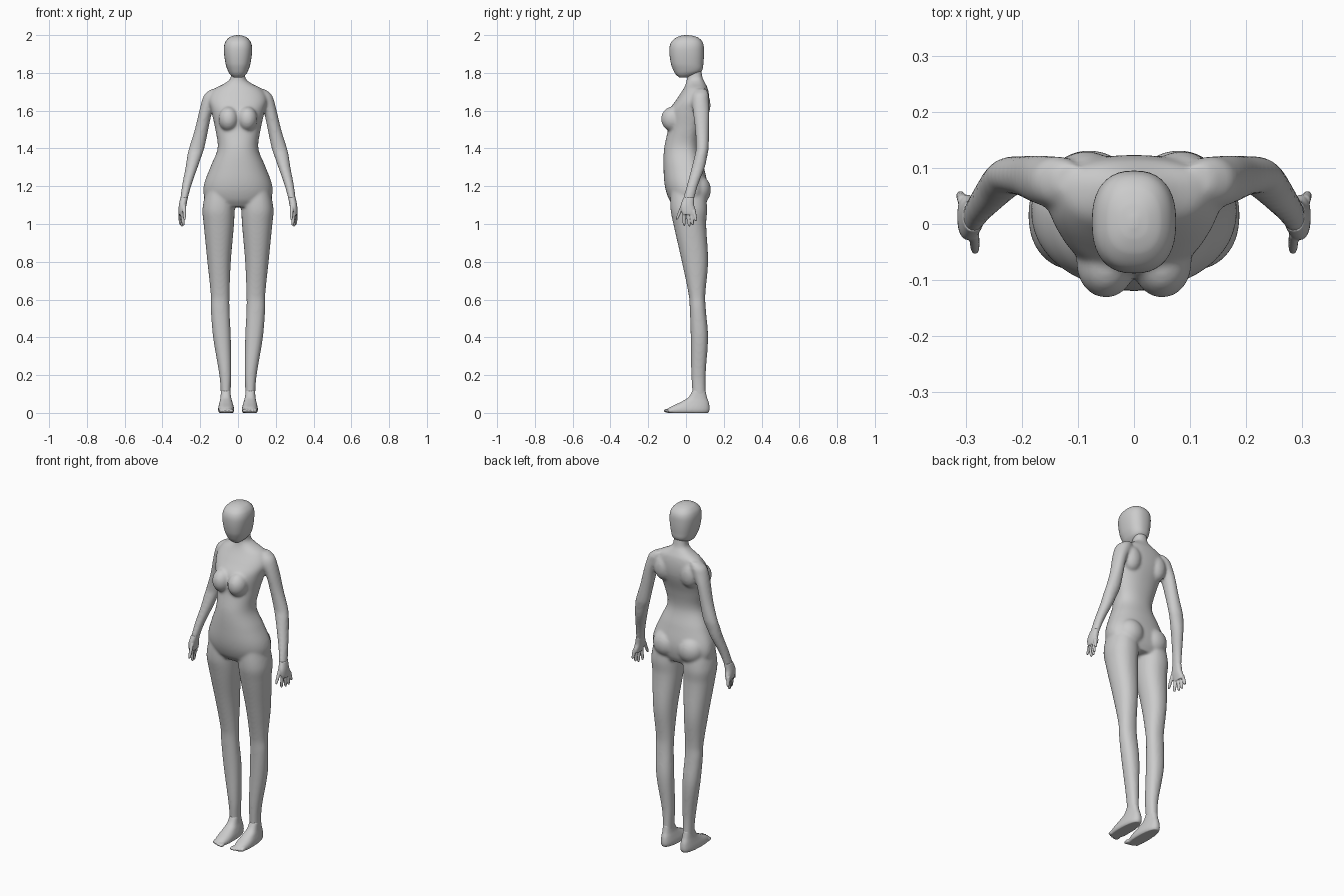
import bpy
import bmesh
import math
from mathutils import Matrix, Vector

default_cube = bpy.data.objects.get("Cube")
if default_cube:
    bpy.data.objects.remove(default_cube, do_unlink=True)

# Single plain grey for the whole figure
grey = bpy.data.materials.new("plain_grey")
grey.use_nodes = True
shade = (0.6, 0.6, 0.6, 1)
grey.diffuse_color = shade
grey.node_tree.nodes["Principled BSDF"].inputs["Base Color"].default_value = shade


def interpolate(sections, steps):
    """Smooth a list of (z, x0, x1, y0, y1) sections with a spline over height."""
    pts = [Vector(s) for s in sections]
    last = len(pts) - 1

    def slope(i):
        a, b = pts[max(i - 1, 0)], pts[min(i + 1, last)]
        return (b - a) / (b[0] - a[0])

    result = []
    for i in range(last):
        p, q = pts[i], pts[i + 1]
        gap = q[0] - p[0]
        for k in range(steps):
            t = k / steps
            blend = t * t * (3 - 2 * t)
            lead, trail = t * (1 - t) ** 2, t * t * (t - 1)
            point = p.lerp(q, blend) + (slope(i) * lead + slope(i + 1) * trail) * gap
            point[0] = p[0] + gap * t
            result.append(point)
    return result + [pts[-1]]


def loft(bm, sections, side=1, power=2.0, widest=0.5, segments=32, steps=6):
    """Skin rounded horizontal rings; 'widest' is where along the depth they are broadest."""
    rings = []
    for z, x0, x1, y0, y1 in interpolate(sections, steps):
        middle = y0 + (y1 - y0) * widest
        ring = []
        for k in range(segments):
            angle = math.tau * k / segments
            c, s = math.cos(angle), math.sin(angle)
            c = math.copysign(abs(c) ** (2 / power), c)
            s = math.copysign(abs(s) ** (2 / power), s)
            depth = (y1 - middle) if s > 0 else (middle - y0)
            x = (x0 + x1) / 2 + (x1 - x0) / 2 * c
            ring.append(bm.verts.new((side * x, middle + depth * s, z)))
        rings.append(ring)
    for lower, upper in zip(rings, rings[1:]):
        for k in range(segments):
            n = (k + 1) % segments
            bm.faces.new((lower[k], lower[n], upper[n], upper[k]))
    bm.faces.new(rings[0])
    bm.faces.new(rings[-1])


def centred(rows):
    return [(z, -w, w, y0, y1) for z, w, y0, y1 in rows]


def ball(bm, centre, radii, side=1):
    centre = (side * centre[0], centre[1], centre[2])
    matrix = Matrix.Translation(centre) @ Matrix.Diagonal((*radii, 1))
    bmesh.ops.create_uvsphere(bm, u_segments=24, v_segments=16, radius=1, matrix=matrix)


def digit(bm, base, tip, radius, side):
    """Tapered finger with a rounded tip."""
    rows = []
    for t, scale in ((0, 1), (0.5, 0.95), (0.85, 0.8), (0.96, 0.55), (1, 0.2)):
        x, y, z = Vector(base).lerp(Vector(tip), t)
        r = radius * scale
        rows.append((z, x - r, x + r, y - r, y + r))
    loft(bm, rows, side, segments=12, steps=3)


def finish(bm, name, voxel=None, smoothing=0):
    bmesh.ops.recalc_face_normals(bm, faces=bm.faces)
    for face in bm.faces:
        face.smooth = True
    mesh = bpy.data.meshes.new(name)
    bm.to_mesh(mesh)
    bm.free()
    mesh.materials.append(grey)
    obj = bpy.data.objects.new(name, mesh)
    bpy.context.scene.collection.objects.link(obj)
    if voxel:
        remesh = obj.modifiers.new("fuse", 'REMESH')
        remesh.mode = 'VOXEL'
        remesh.voxel_size = voxel
        remesh.use_smooth_shade = True
        soften = obj.modifiers.new("soften", 'SMOOTH')
        soften.factor = 0.5
        soften.iterations = smoothing
    return obj


# Head: smooth featureless egg with a flatter jaw
bm = bmesh.new()
loft(bm, centred([
    (1.775, 0.022, -0.035, 0.01), (1.79, 0.04, -0.052, 0.05),
    (1.81, 0.053, -0.065, 0.083), (1.85, 0.066, -0.08, 0.092),
    (1.92, 0.075, -0.088, 0.095), (1.96, 0.069, -0.08, 0.089),
    (1.985, 0.05, -0.055, 0.067), (1.996, 0.027, -0.028, 0.038),
    (2.0, 0.006, -0.006, 0.012)]), power=2.4, segments=40)
finish(bm, "head")

# Body: torso, legs and arms fused into one skin
bm = bmesh.new()
loft(bm, centred([
    (1.09, 0.12, -0.06, 0.09), (1.13, 0.172, -0.09, 0.108),
    (1.2, 0.182, -0.112, 0.115), (1.3, 0.147, -0.119, 0.095),
    (1.4, 0.108, -0.116, 0.07), (1.5, 0.12, -0.096, 0.085),
    (1.6, 0.142, -0.088, 0.117), (1.66, 0.155, -0.05, 0.123),
    (1.715, 0.125, -0.014, 0.116), (1.745, 0.07, 0, 0.102),
    (1.77, 0.041, 0.004, 0.089), (1.83, 0.037, 0, 0.08)]),
    power=2.2, widest=0.6, segments=48)
leg = [
    (0.06, 0.037, 0.093, 0.03, 0.112), (0.1, 0.039, 0.091, 0.033, 0.105),
    (0.2, 0.035, 0.099, 0.028, 0.104), (0.4, 0.038, 0.132, 0.025, 0.117),
    (0.55, 0.045, 0.144, 0.02, 0.105), (0.62, 0.045, 0.144, 0.015, 0.102),
    (0.8, 0.038, 0.162, -0.022, 0.117), (1, 0.021, 0.182, -0.067, 0.107),
    (1.08, 0.018, 0.188, -0.082, 0.112), (1.2, 0.02, 0.165, -0.08, 0.1)]
arm = [
    (1.11, 0.272, 0.308, -0.022, 0.038), (1.2, 0.248, 0.297, 0.003, 0.062),
    (1.3, 0.213, 0.278, 0.03, 0.1), (1.36, 0.192, 0.269, 0.045, 0.113),
    (1.4, 0.178, 0.26, 0.053, 0.12), (1.5, 0.157, 0.229, 0.048, 0.122),
    (1.6, 0.134, 0.205, 0.036, 0.123), (1.66, 0.1, 0.189, 0.03, 0.121),
    (1.69, 0.09, 0.174, 0.035, 0.119), (1.715, 0.09, 0.14, 0.05, 0.108)]
for side in (1, -1):
    loft(bm, leg, side, power=2.2)
    loft(bm, arm, side)
    # Bust, seat and shoulder blade
    ball(bm, (0.05, -0.07, 1.556), (0.053, 0.062, 0.066), side)
    ball(bm, (0.08, 0.062, 1.18), (0.078, 0.07, 0.08), side)
    ball(bm, (0.085, 0.085, 1.63), (0.055, 0.045, 0.075), side)
finish(bm, "body", 0.007, 10)

# Hands and feet, one of each per side
palm = [
    (1.05, 0.284, 0.314, -0.018, 0.052), (1.07, 0.28, 0.315, -0.026, 0.052),
    (1.1, 0.273, 0.313, -0.028, 0.043), (1.14, 0.266, 0.305, -0.014, 0.044)]
fingers = [
    ((0.297, -0.01, 1.07), (0.289, -0.01, 0.99)),
    ((0.3, 0.008, 1.07), (0.297, 0.018, 0.986)),
    ((0.303, 0.026, 1.07), (0.305, 0.036, 0.994)),
    ((0.305, 0.042, 1.07), (0.31, 0.053, 1.015)),
    ((0.285, -0.018, 1.1), (0.283, -0.05, 1.022))]
foot = [
    (0, 0.026, 0.1, -0.098, 0.118), (0.012, 0.021, 0.105, -0.104, 0.124),
    (0.03, 0.022, 0.104, -0.085, 0.125), (0.055, 0.029, 0.098, -0.033, 0.121),
    (0.08, 0.036, 0.093, 0.01, 0.112), (0.12, 0.041, 0.09, 0.036, 0.103)]
for side, label in ((1, "left"), (-1, "right")):
    bm = bmesh.new()
    loft(bm, palm, side, power=2.3)
    for base, tip in fingers:
        digit(bm, base, tip, 0.0095, side)
    finish(bm, label + "_hand", 0.003, 4)

    bm = bmesh.new()
    loft(bm, foot, side, power=2.4, widest=0.4)
    for k in range(5):
        big = 0.011 if k == 0 else 0.0085
        ball(bm, (0.034 + 0.0145 * k, -0.097 + 0.0012 * k * k, 0.0115),
             (big, 0.021, 0.0105), side)
    finish(bm, label + "_foot", 0.004, 4)
